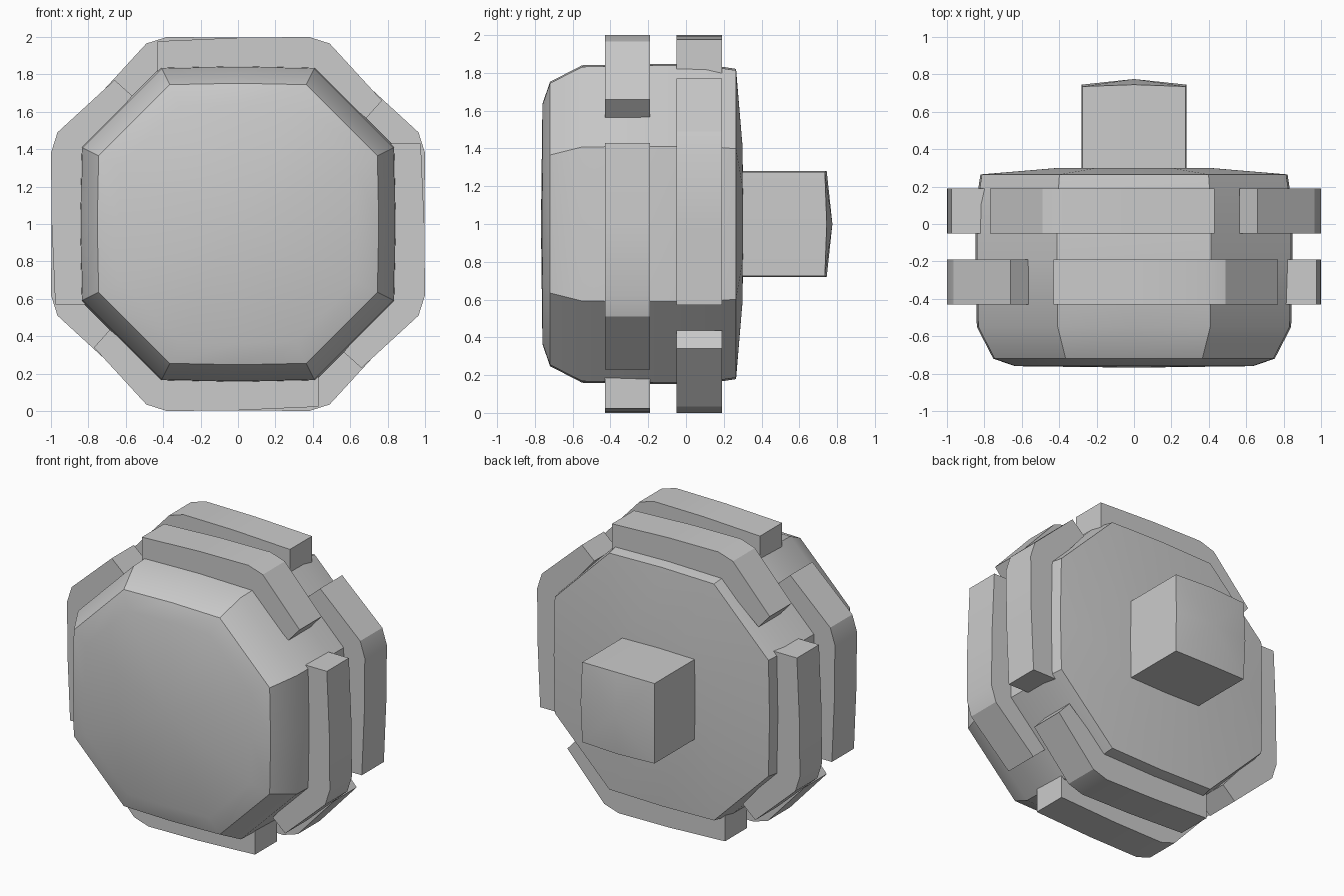
import bpy, bmesh, math

if "Cube" in bpy.data.objects:
    bpy.data.objects.remove(bpy.data.objects["Cube"])


def finish(name, bm, smooth=35):
    bmesh.ops.recalc_face_normals(bm, faces=bm.faces)
    mesh = bpy.data.meshes.new(name)
    bm.to_mesh(mesh)
    bm.free()
    ob = bpy.data.objects.new(name, mesh)
    bpy.context.collection.objects.link(ob)
    bpy.ops.object.select_all(action='DESELECT')
    ob.select_set(True)
    bpy.context.view_layer.objects.active = ob
    if smooth:
        bpy.ops.object.shade_smooth_by_angle(angle=math.radians(smooth))
    return ob


def turn(x, z, quarter):
    for _ in range(quarter):
        x, z = z, -x
    return x, z


def loft(name, rings, front=None, back=None):
    """Skin rings of points; ends close to a centre point when given."""
    bm = bmesh.new()
    loops = [[bm.verts.new(p) for p in ring] for ring in rings]
    n = len(loops[0])
    for a, b in zip(loops, loops[1:]):
        for i in range(n):
            j = (i + 1) % n
            bm.faces.new((a[i], a[j], b[j], b[i]))
    for loop, y in ((loops[0], front), (loops[-1], back)):
        if y is None:
            bm.faces.new(loop)
        else:
            c = bm.verts.new((0, y, 1))
            for i in range(n):
                bm.faces.new((loop[i], loop[(i + 1) % n], c))
    return finish(name, bm)


# Octagonal body with slightly bulged sides
def octagon(y, half):
    c = half * 0.49
    pts = [(-c, half), (0, half * 1.01), (c, half)]
    return [(x, y, 1 + z) for q in range(4)
            for x, z in (turn(px, pz, q) for px, pz in pts)]


profile = [(-0.76, 0.63), (-0.72, 0.745), (-0.55, 0.832), (-0.2, 0.84),
           (0.1, 0.838), (0.265, 0.813), (0.3, 0.40)]
loft("body", [octagon(y, h) for y, h in profile], front=-0.768, back=0.302)


# Square shaft with a domed end
def square(y, half, mid_y):
    return [(x, yy, 1 + z) for q in range(4)
            for (x, z), yy in ((turn(-half, half, q), y),
                               (turn(0, half * 1.02, q), mid_y))]


loft("shaft", [square(0.25, 0.275, 0.25), square(0.735, 0.275, 0.745)],
     back=0.775)

# Bent tread bars: four per row, the back row mirrored
BAR = [(-0.43, 1.80), (-0.43, 1.977), (0.0, 1.996), (0.38, 2.0),
       (0.49, 1.965), (0.77, 1.66), (0.685, 1.565), (0.41, 1.80)]
for row, y0, y1, side in (("front", -0.43, -0.19, 1), ("back", -0.05, 0.19, -1)):
    for q in range(4):
        outline = [turn(side * x, z - 1, q) for x, z in BAR]
        bm = bmesh.new()
        a = [bm.verts.new((x, y0, 1 + z)) for x, z in outline]
        b = [bm.verts.new((x, y1, 1 + z)) for x, z in outline]
        bm.faces.new(a)
        bm.faces.new(b)
        for i in range(len(a)):
            j = (i + 1) % len(a)
            bm.faces.new((a[i], a[j], b[j], b[i]))
        finish(f"{row}_tread_{q + 1}", bm, 20)
